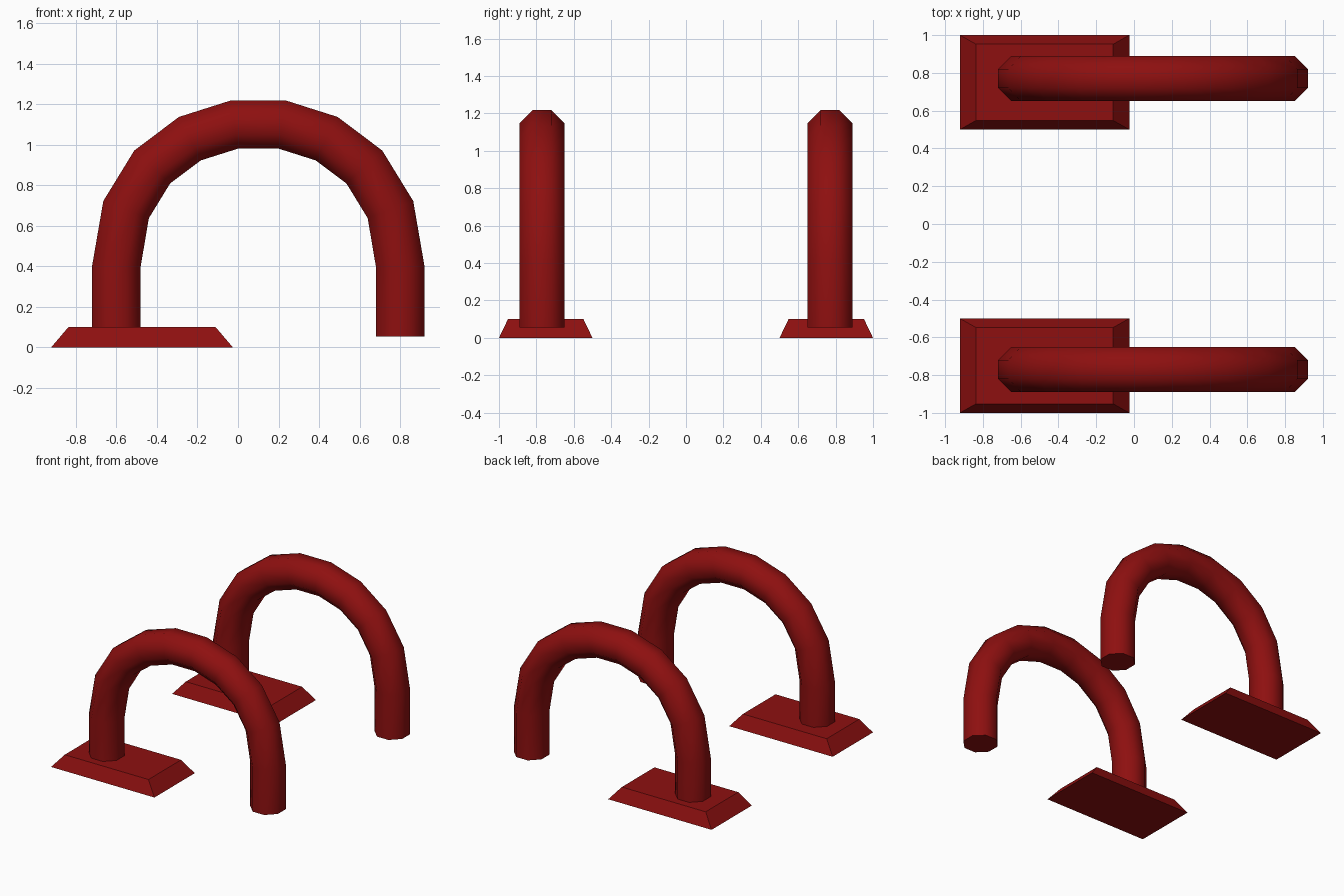
import bpy, bmesh, math
from mathutils import Vector

if "Cube" in bpy.data.objects:
    bpy.data.objects.remove(bpy.data.objects["Cube"])

red = bpy.data.materials.new("dark red")
red.diffuse_color = (0.27, 0.005, 0.005, 1)
red.use_nodes = True
red.node_tree.nodes["Principled BSDF"].inputs["Base Color"].default_value = red.diffuse_color


def finish(bm, name):
    bmesh.ops.recalc_face_normals(bm, faces=bm.faces[:])
    me = bpy.data.meshes.new(name)
    bm.to_mesh(me)
    bm.free()
    me.materials.append(red)
    ob = bpy.data.objects.new(name, me)
    bpy.context.collection.objects.link(ob)
    return ob


def loft(bm, rings):
    rings = [[bm.verts.new(p) for p in ring] for ring in rings]
    n = len(rings[0])
    for a, b in zip(rings, rings[1:]):
        for i in range(n):
            j = (i + 1) % n
            bm.faces.new((a[i], a[j], b[j], b[i]))
    bm.faces.new(rings[0])
    bm.faces.new(rings[-1])


def hoop(name, y):
    # octagonal tube swept along two straight legs and a nine-segment arch
    path = [(Vector((-0.6, y, 0.055)), Vector((0, 0, 1)))]
    for k in range(10):
        t = k / 9
        p = Vector((-0.6 + 1.4 * (3 * t * t - 2 * t ** 3), y,
                    0.4 + 0.945 * 3 * t * (1 - t)))
        d = Vector((1.4 * 6 * t * (1 - t), 0, 0.945 * 3 * (1 - 2 * t)))
        path.append((p, d.normalized()))
    path.append((Vector((0.8, y, 0.055)), Vector((0, 0, -1))))
    r = 0.12 / math.cos(math.pi / 8)
    side = Vector((0, 1, 0))
    rings = []
    for p, d in path:
        out = d.cross(side)
        rings.append([p + r * (math.cos(a) * side + math.sin(a) * out)
                      for a in [math.pi / 8 + i * math.pi / 4 for i in range(8)]])
    bm = bmesh.new()
    loft(bm, rings)
    ob = finish(bm, name)
    bpy.ops.object.select_all(action='DESELECT')
    ob.select_set(True)
    bpy.context.view_layer.objects.active = ob
    bpy.ops.object.shade_smooth_by_angle(angle=math.radians(50))


def base(name, y):
    # bevelled foot plate
    def rect(x0, x1, h, z):
        return [(x0, y - h, z), (x1, y - h, z), (x1, y + h, z), (x0, y + h, z)]
    bm = bmesh.new()
    loft(bm, [rect(-0.922, -0.025, 0.25, 0), rect(-0.837, -0.11, 0.202, 0.1)])
    finish(bm, name)


for label, s in (("front", -1), ("back", 1)):
    hoop(label + "_hoop", 0.77 * s)
    base(label + "_base_plate", 0.75 * s)
